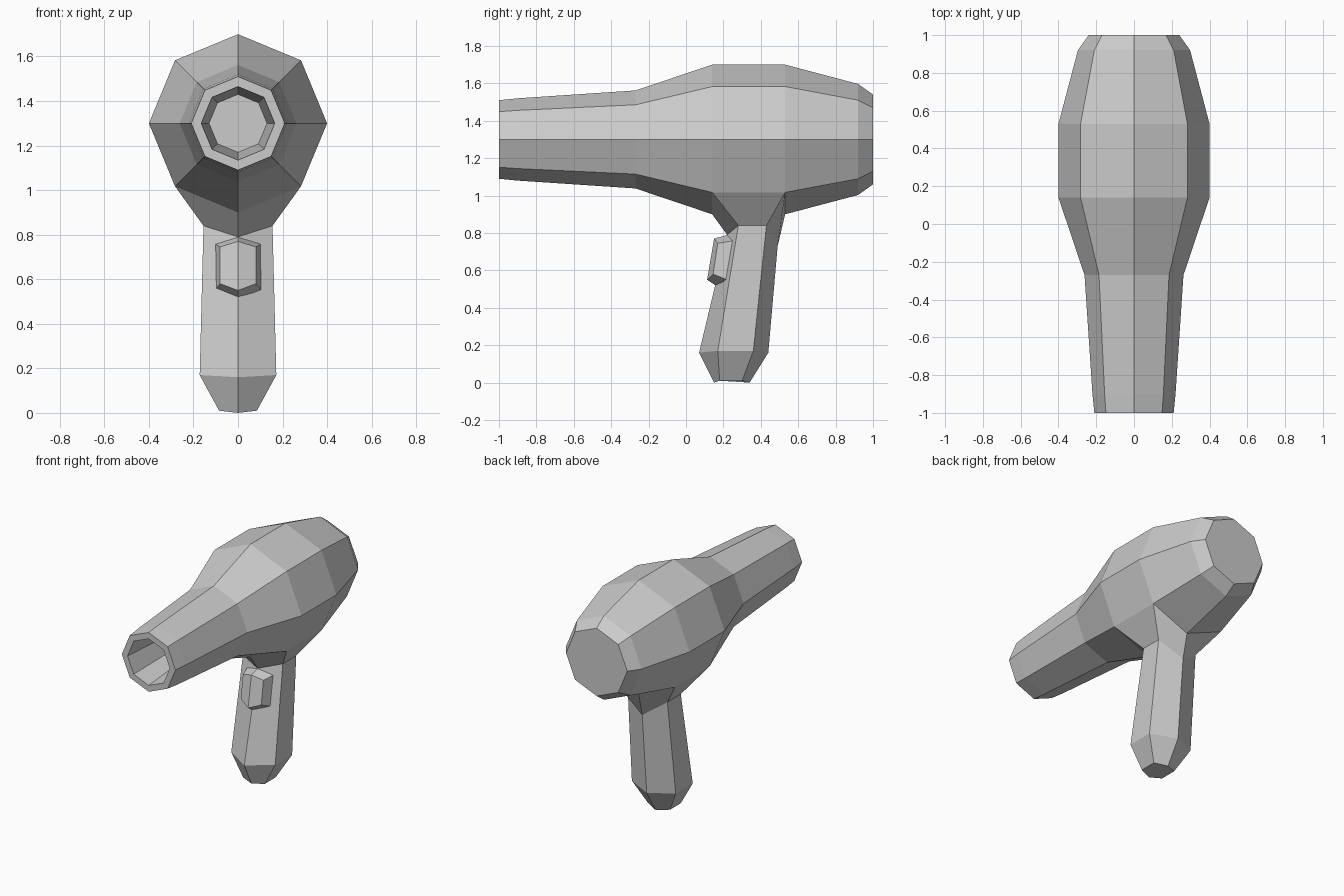
import bpy, bmesh
from math import sin, cos, pi

if "Cube" in bpy.data.objects:
    bpy.data.objects.remove(bpy.data.objects["Cube"])


def loft(name, rings, cap_start=False, cap_end=False, drop=None):
    """Skin closed rings of points with flat quads; drop(center) removes faces."""
    bm = bmesh.new()
    loops = [[bm.verts.new(p) for p in ring] for ring in rings]
    n = len(loops[0])
    for a, b in zip(loops, loops[1:]):
        for i in range(n):
            j = (i + 1) % n
            bm.faces.new((a[i], a[j], b[j], b[i]))
    if cap_start:
        bm.faces.new(loops[0])
    if cap_end:
        bm.faces.new(loops[-1])
    bmesh.ops.recalc_face_normals(bm, faces=bm.faces)
    if drop:
        gone = [f for f in bm.faces if drop(f.calc_center_median())]
        bmesh.ops.delete(bm, geom=gone, context='FACES')
    mesh = bpy.data.meshes.new(name)
    bm.to_mesh(mesh)
    bm.free()
    obj = bpy.data.objects.new(name, mesh)
    bpy.context.collection.objects.link(obj)
    return obj


def octagon(y, r):
    return [(r * cos(k * pi / 4), y, 1.3 + r * sin(k * pi / 4)) for k in range(8)]


def hexagon(front, side_a, side_b, back, x):
    """Mirrored hexagon: centre points and side points are (y, z)."""
    return [(0, *front), (x, *side_a), (x, *side_b),
            (0, *back), (-x, *side_b), (-x, *side_a)]


# Barrel: bore floor, lip, nozzle, bulge, rear cap; open where the handle joins
profile = [(-0.6, 0.13), (-1, 0.165), (-1, 0.21), (-0.9, 0.22), (-0.27, 0.262),
           (0.14, 0.4), (0.53, 0.4), (0.92, 0.297), (1, 0.24)]
loft("barrel", [octagon(y, r) for y, r in profile], True, True,
     lambda c: 0.2 < c.y < 0.5 and c.z < 1.0)

# Handle: grows out of the two lower barrel faces
d = 0.4 * cos(pi / 4)
loft("handle", [
    hexagon((0.14, 0.9), (0.14, 1.3 - d), (0.53, 1.3 - d), (0.53, 0.9), d),
    hexagon((0.22, 0.79), (0.28, 0.84), (0.43, 0.84), (0.49, 0.73), 0.155),
    hexagon((0.07, 0.16), (0.17, 0.17), (0.36, 0.17), (0.44, 0.16), 0.172),
    hexagon((0.15, 0.0), (0.18, 0.01), (0.30, 0.01), (0.34, 0.0), 0.085),
], cap_end=True)

# Switch: raised pad on the front of the handle, folded along its centre line
loft("switch", [
    hexagon((0.225, 0.79), (0.26, 0.76), (0.22, 0.55), (0.165, 0.515), 0.105),
    hexagon((0.15, 0.77), (0.17, 0.745), (0.145, 0.58), (0.113, 0.55), 0.08),
], cap_end=False)
bm = bmesh.new()
mesh = bpy.data.objects["switch"].data
bm.from_mesh(mesh)
bm.verts.ensure_lookup_table()
v = bm.verts
bm.faces.new((v[6], v[7], v[8], v[9]))
bm.faces.new((v[6], v[9], v[10], v[11]))
bmesh.ops.recalc_face_normals(bm, faces=bm.faces)
bm.to_mesh(mesh)
bm.free()
